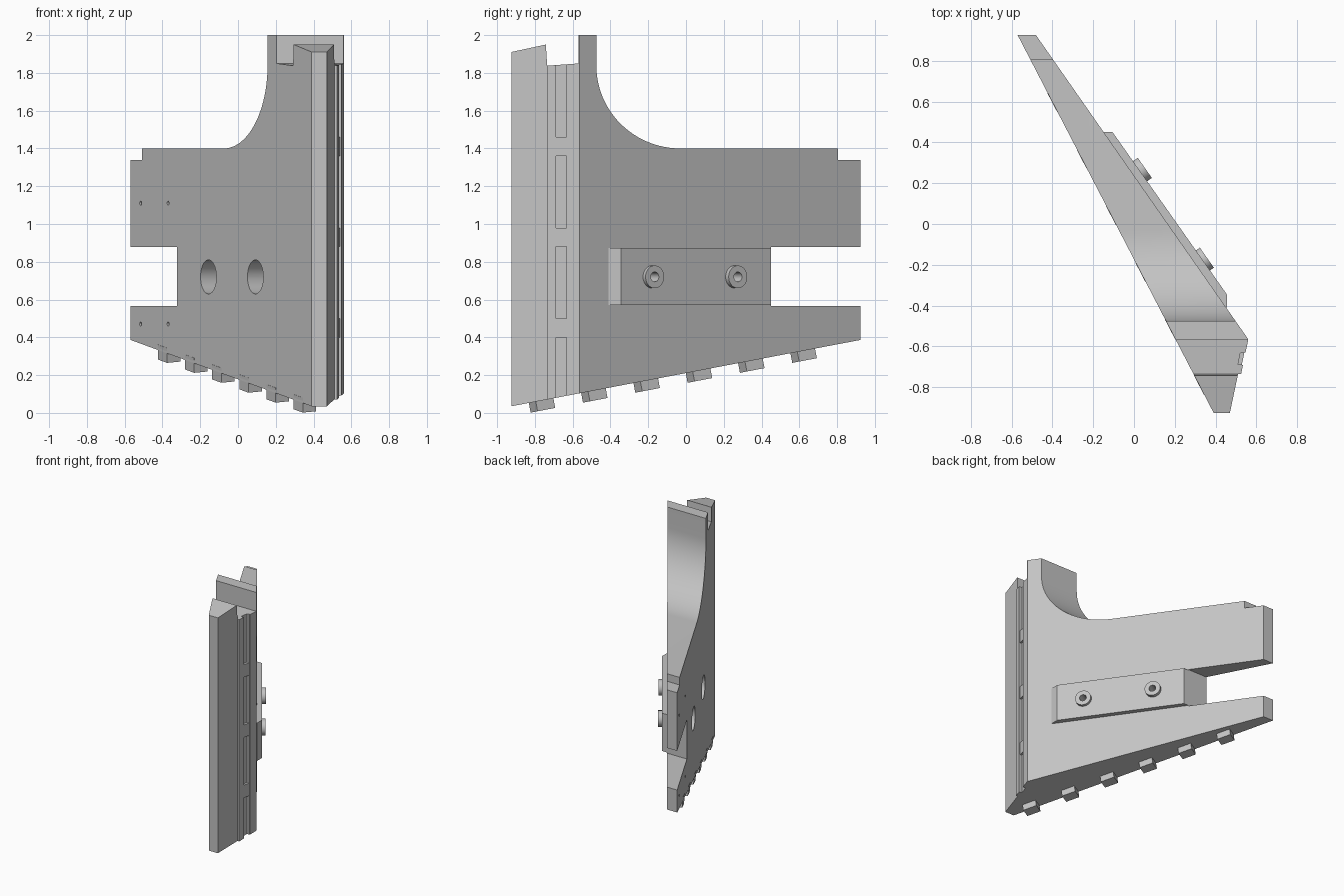
import bpy, bmesh
from mathutils import Vector, Matrix
from math import sin, cos, pi

cube = bpy.data.objects.get("Cube")
if cube:
    bpy.data.objects.remove(cube, do_unlink=True)

grey = bpy.data.materials.new("plain_grey")
grey.use_nodes = True
grey.diffuse_color = (0.55, 0.55, 0.55, 1)
grey.node_tree.nodes["Principled BSDF"].inputs["Base Color"].default_value = (0.55, 0.55, 0.55, 1)


def finish(name, bm):
    bmesh.ops.recalc_face_normals(bm, faces=bm.faces)
    mesh = bpy.data.meshes.new(name)
    bm.to_mesh(mesh)
    bm.free()
    mesh.materials.append(grey)
    ob = bpy.data.objects.new(name, mesh)
    bpy.context.scene.collection.objects.link(ob)
    return ob


def prism(name, points, sweep):
    """Extrude a closed 3D outline along a vector."""
    bm = bmesh.new()
    face = bm.faces.new([bm.verts.new(p) for p in points])
    out = bmesh.ops.extrude_face_region(bm, geom=[face])
    bmesh.ops.translate(bm, vec=sweep, verts=[g for g in out["geom"] if isinstance(g, bmesh.types.BMVert)])
    return finish(name, bm)


def plan_prism(name, plan, low, high):
    return prism(name, [(x, y, low) for x, y in plan], (0, 0, high - low))


def rod(name, start, end, radius, sides=40):
    start, end = Vector(start), Vector(end)
    axis = end - start
    place = Matrix.Translation((start + end) / 2) @ axis.to_track_quat("Z", "Y").to_matrix().to_4x4()
    bm = bmesh.new()
    bmesh.ops.create_cone(bm, cap_ends=True, segments=sides, radius1=radius, radius2=radius,
                          depth=axis.length, matrix=place)
    return finish(name, bm)


def combine(ob, other, operation):
    mod = ob.modifiers.new("combine", "BOOLEAN")
    mod.operation, mod.solver, mod.object = operation, "EXACT", other
    bpy.context.view_layer.objects.active = ob
    bpy.ops.object.modifier_apply(modifier=mod.name)
    bpy.data.objects.remove(other, do_unlink=True)


def rail(y, inset=0.0):
    """Point on the slanted rail face beside the nose."""
    return (0.525 + (y + 0.735) * 0.206 - inset, y)


def left_x(y):
    return 0.39 - (y + 0.925) * 0.519


def bottom_z(y):
    return 0.035 + (y + 0.925) * 0.19


# Wedge-shaped body: plan section cut to the side profile
plan = [(-0.57, 0.925), (0.39, -0.925), (0.47, -0.925), (0.51, -0.735), rail(-0.735),
        rail(-0.69), rail(-0.69, 0.006), rail(-0.63, 0.006), rail(-0.63), (0.56, -0.565), (-0.48, 0.925)]
body = plan_prism("body", plan, -0.1, 2.1)
arc = [(-0.03 - 0.445 * sin(a), 1.84 - 0.44 * cos(a)) for a in (i * pi / 48 for i in range(25))]
side = [(0.95, bottom_z(0.95)), (0.95, 0.565), (0.45, 0.565), (0.45, 0.877), (0.95, 0.877),
        (0.95, 1.34), (0.805, 1.34), (0.805, 1.4)] + arc + [
        (-0.475, 2), (-0.568, 2), (-0.568, 1.85), (-0.735, 1.838), (-0.742, 1.95),
        (-0.95, 1.905), (-0.95, bottom_z(-0.95))]
combine(body, prism("side_profile", [(-1, y, z) for y, z in side], (2, 0, 0)), "INTERSECT")

# Rail pockets
for low, high in ((0, 0.4), (0.5, 0.88), (0.98, 1.36), (1.46, 1.9)):
    pocket = [rail(-0.688, 0.025), rail(-0.688, -0.05), rail(-0.632, -0.05), rail(-0.632, 0.025)]
    combine(body, plan_prism("pocket", pocket, low, high), "DIFFERENCE")

# Mounting pad on the right face
pad = plan_prism("mounting_pad", [(-0.165, 0.45), (-0.105, 0.45), (0.455, -0.345), (0.455, -0.41), (0.43, -0.41)],
                 0.57, 0.872)

# Bosses on the pad, each with a bolt hole and a wide bore from the left face
normal = Vector((0.819, 0.574, 0))
for i, (x, y) in enumerate(((0.053, 0.275), (0.357, -0.165))):
    tip = Vector((x, y, 0.72))
    boss = rod(f"boss_{i + 1}", tip - normal * 0.06, tip, 0.06)
    for part in (boss, pad, body):
        combine(part, rod("bolt_hole", tip - normal * 0.5, tip + normal * 0.1, 0.026, 24), "DIFFERENCE")
    combine(body, rod("wide_bore", tip - normal * 0.6, tip - normal * 0.12, 0.09, 48), "DIFFERENCE")
    bpy.context.view_layer.objects.active = boss

# Small pin holes in the left face
inward = Vector((0.888, 0.461, 0))
for y in (0.82, 0.54):
    for z in (0.47, 1.11):
        p = Vector((left_x(y), y, z))
        combine(body, rod("pin_hole", p - inward * 0.05, p + inward * 0.04, 0.011, 16), "DIFFERENCE")

# Teeth along the sloping lower edge, flush with the left face
along = Vector((-0.461, 0.888, 0.169))
across = Vector((0.888, 0.461, 0.088))
up = Vector((0, -0.187, 0.982))
for k in range(6):
    y = -0.786 + 0.277 * k
    corner = Vector((left_x(y), y, bottom_z(y)))
    centre = corner + across * 0.041 - up * 0.012
    shape = Matrix((along * 0.105, across * 0.08, up * 0.08)).transposed().to_4x4()
    bm = bmesh.new()
    bmesh.ops.create_cube(bm, size=1, matrix=Matrix.Translation(centre) @ shape)
    finish(f"tooth_{k + 1}", bm)

# Smooth the curved walls, keep the edges sharp
bpy.ops.object.select_all(action="DESELECT")
for ob in bpy.data.objects:
    if ob.name.startswith(("body", "boss", "mounting_pad")):
        ob.select_set(True)
        bpy.context.view_layer.objects.active = ob
bpy.ops.object.shade_smooth_by_angle()
